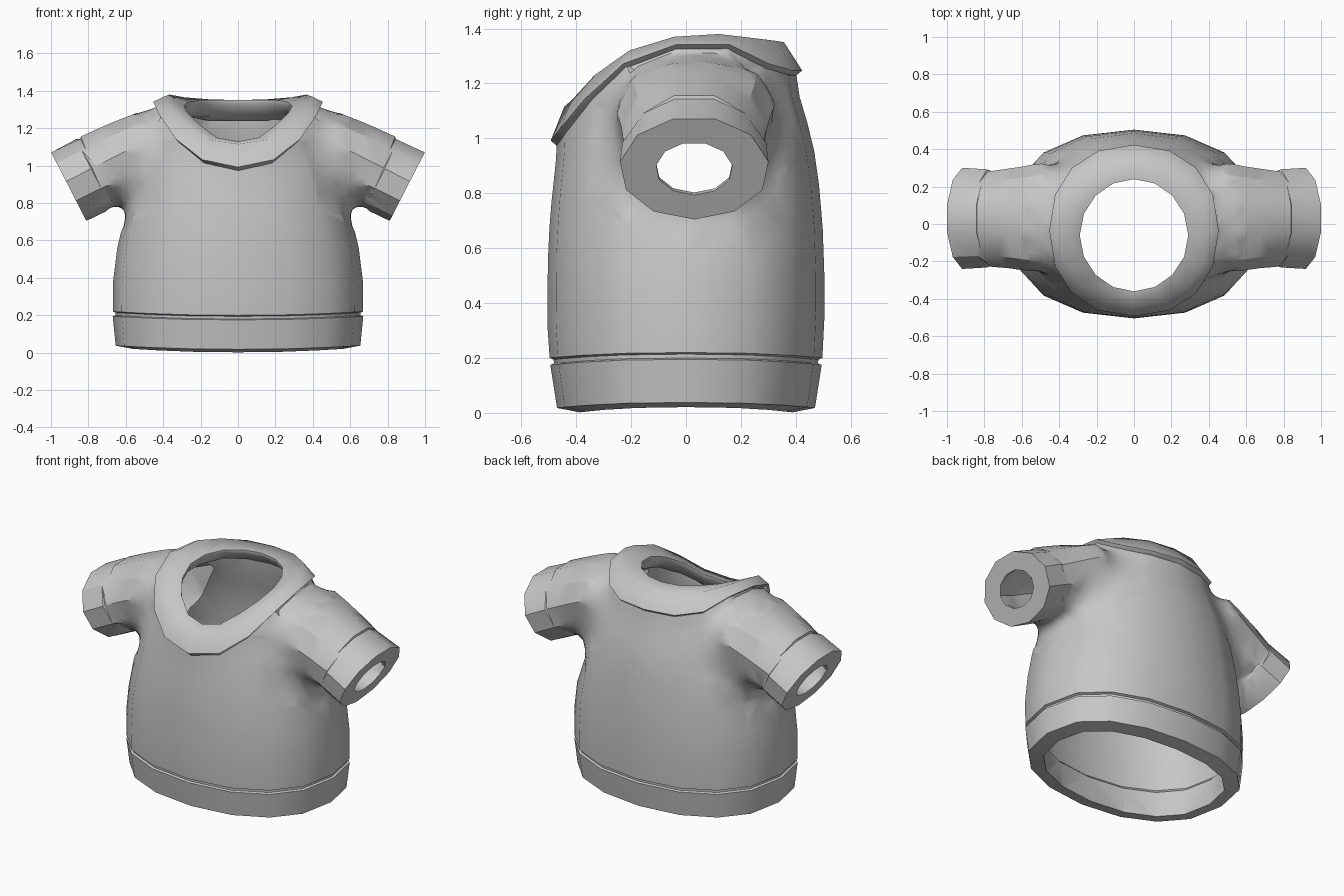
import bpy, bmesh
from math import sin, cos, pi, radians
from mathutils import Vector
from mathutils.kdtree import KDTree

if "Cube" in bpy.data.objects:
    bpy.data.objects.remove(bpy.data.objects["Cube"])

mat = bpy.data.materials.new("grey fabric")
mat.use_nodes = True
GREY = (0.57, 0.57, 0.57, 1)
mat.diffuse_color = GREY
mat.node_tree.nodes["Principled BSDF"].inputs["Base Color"].default_value = GREY

N = 16  # columns around the torso


def lerp_table(table, v):
    for (a, p), (b, q) in zip(table, table[1:]):
        if v <= b:
            k = max(0, (v - a) / (b - a))
            return p + (q - p) * k
    return table[-1][1]


def power(v, e):
    return abs(v) ** e * (1 if v >= 0 else -1)


def loft(name, rings, closed=False):
    """Skin a list of equal rings; cap both ends, or join last to first."""
    bm = bmesh.new()
    rows = [[bm.verts.new(p) for p in r] for r in rings]
    n = len(rows[0])
    pairs = list(zip(rows, rows[1:])) + ([(rows[-1], rows[0])] if closed else [])
    for a, b in pairs:
        for i in range(n):
            j = (i + 1) % n
            bm.faces.new((a[i], a[j], b[j], b[i]))
    if not closed:
        for row in (rows[0], rows[-1]):
            mid = bm.verts.new(sum((v.co for v in row), Vector()) / n)
            for i in range(n):
                bm.faces.new((row[i], row[(i + 1) % n], mid))
    bmesh.ops.recalc_face_normals(bm, faces=bm.faces)
    me = bpy.data.meshes.new(name)
    bm.to_mesh(me)
    bm.free()
    me.materials.append(mat)
    ob = bpy.data.objects.new(name, me)
    bpy.context.collection.objects.link(ob)
    return ob


def activate(ob):
    bpy.ops.object.select_all(action='DESELECT')
    ob.select_set(True)
    bpy.context.view_layer.objects.active = ob


def combine(ob, other, operation):
    mod = ob.modifiers.new("cut", 'BOOLEAN')
    mod.operation, mod.solver, mod.object = operation, 'EXACT', other
    activate(ob)
    bpy.ops.object.modifier_apply(modifier=mod.name)
    bpy.data.objects.remove(other)


# Collar heights from front (first) to back (last), one per column
EDGE = (.97, 1.01, 1.12, 1.25, 1.32, 1.32, 1.25, 1.225, 1.225)
CREST = (1.115, 1.14, 1.23, 1.32, 1.37, 1.38, 1.365, 1.355, 1.35)
INNER = (1.13, 1.15, 1.22, 1.28, 1.32, 1.34, 1.35, 1.35, 1.35)


def collar_point(i, heights, k, dz=0.0, grow=0.0):
    """k runs from the outer edge (0) to the neck hole (1)."""
    a = 2 * pi * i / N
    e = .9 + .1 * k
    rx, ry, cy = .445 - .155 * k + grow, .45 - .15 * k + grow, -.035 - .025 * k
    return Vector((rx * power(sin(a), e), cy - ry * power(cos(a), e),
                   heights[min(i, N - i)] + dz))


# Torso half width and half depth by height
WIDTH = ((0, .65), (.18, .67), (.4, .667), (.6, .64), (.8, .59),
         (1, .55), (1.2, .50), (1.34, .45))
DEPTH = ((0, .467), (.18, .495), (.3, .505), (.6, .503), (.8, .49),
         (1, .47), (1.1, .445), (1.24, .40))


def torso_ring(f, z=None, inset=0.0):
    ring = []
    for i in range(N):
        a = 2 * pi * i / N
        side = sin(a) ** 2
        top = collar_point(i, EDGE, 0, .02, -.015 - inset)
        base = .2 + .02 * side
        h = base + f * (top.z - base) if z is None else z + .02 * side
        rx, ry = lerp_table(WIDTH, h) - inset, lerp_table(DEPTH, h) - inset
        p = Vector((rx * power(sin(a), .93), -ry * power(cos(a), .8), h))
        w = f ** 7
        ring.append(Vector((p.x + (top.x - p.x) * w, p.y + (top.y - p.y) * w, h)))
    return ring


STEPS = (0, .15, .3, .45, .6, .72, .82, .91, 1)
hem = [torso_ring(0, -.01, .11), torso_ring(0, 0, .09), torso_ring(0, .018),
       torso_ring(0, .175), torso_ring(0, .18, .014), torso_ring(0, .194, .014)]
shirt = loft("shirt_body", hem + [torso_ring(f) for f in STEPS])

inner = [torso_ring(0, -.1, .09), torso_ring(0, .17, .09)]
inner += [torso_ring(f, None, .06) for f in STEPS]
inner.append([p + Vector((0, 0, .4)) for p in inner[-1]])
cavity = loft("cavity", inner)


def sleeve(name, side, rows):
    """Rows: distance from the cuff, reach up, reach down, half depth."""
    rings = []
    for s, up, down, ry in rows:
        ring = []
        for i in range(11):
            a = 2 * pi * i / 11
            u = -cos(a) * (down if cos(a) > 0 else up)
            ring.append(Vector((side * (.905 - .89 * s + .457 * u),
                                .03 + ry * sin(a), .888 + .457 * s + .89 * u)))
        rings.append(ring)
    return loft(name, rings)


def soften_armholes(ob):
    """Relax the hollow crease between torso and sleeves into a soft fold."""
    bm = bmesh.new()
    bm.from_mesh(ob.data)
    bmesh.ops.triangulate(bm, faces=bm.faces)
    seeds = []
    for e in bm.edges:
        a, b = (v.co for v in e.verts)
        mid = (a + b) / 2
        s = (.905 - abs(mid.x)) * .89 + (mid.z - .888) * .457
        if mid.z > .65 and s > .24 and e.calc_face_angle_signed(0) < -.3:
            seeds += [a.lerp(b, k / 4) for k in range(5)]
    tree = KDTree(len(seeds))
    for i, p in enumerate(seeds):
        tree.insert(p, i)
    tree.balance()

    def near(p, reach):
        neck = (p.x / .445) ** 2 + ((p.y + .035) / .45) ** 2
        return neck > 1.02 and tree.find(p)[2] < reach

    for _ in range(3):
        long = [e for e in bm.edges if e.calc_length() > .06
                and near((e.verts[0].co + e.verts[1].co) / 2, .17)]
        bmesh.ops.subdivide_edges(bm, edges=long, cuts=1)
        bmesh.ops.triangulate(bm, faces=bm.faces)
    bmesh.ops.remove_doubles(bm, verts=bm.verts, dist=.012)
    soft = [v for v in bm.verts if near(v.co, .12)]
    for _ in range(14):
        bmesh.ops.smooth_vert(bm, verts=soft, factor=.5,
                              use_axis_x=True, use_axis_y=True, use_axis_z=True)
    bm.to_mesh(ob.data)
    bm.free()


OUTER = ((0, .214, .206, .273), (.15, .216, .21, .265), (.157, .207, .203, .255),
         (.172, .207, .203, .255), (.18, .217, .213, .262), (.27, .213, .262, .268),
         (.35, .208, .31, .278), (.43, .20, .35, .292), (.52, .19, .38, .30),
         (.60, .18, .38, .27), (.68, .12, .36, .2))
HOLE = ((-.05, .11, .106, .14), (.02, .11, .106, .14), (.15, .17, .19, .2),
        (.2, .175, .214, .21), (.27, .175, .252, .215), (.36, .16, .30, .22),
        (.45, .14, .32, .23), (.65, .08, .32, .2))
for side in (1, -1):
    combine(shirt, sleeve("sleeve", side, OUTER), 'UNION')
    combine(cavity, sleeve("sleeve_hole", side, HOLE), 'UNION')
soften_armholes(shirt)
combine(shirt, cavity, 'DIFFERENCE')

# Collar band lying over the neckline
bands = ((EDGE, 0, 0, -.018), (EDGE, 0, .022, .008), (CREST, .33, 0, 0),
         (INNER, 1, 0, 0), (INNER, 1, -.02, 0), (INNER, .6, -.09, 0))
collar = loft("collar", [[collar_point(i, *b) for i in range(N)] for b in bands], True)

for ob, angle in ((shirt, 34), (collar, 62)):
    activate(ob)
    bpy.ops.object.shade_smooth_by_angle(angle=radians(angle))
